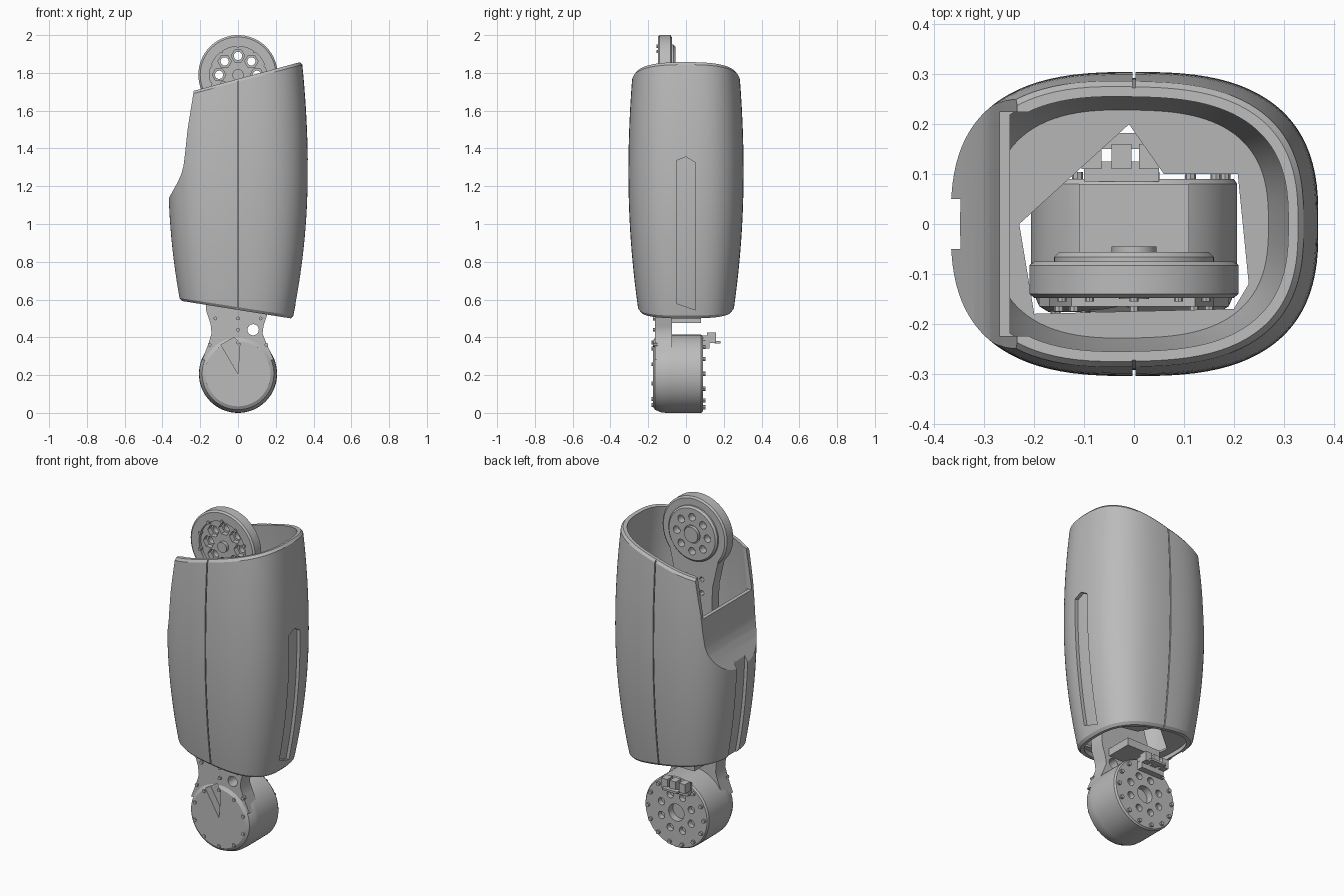
import bpy, bmesh, math
from mathutils import Vector

cube = bpy.data.objects.get("Cube")
if cube:
    bpy.data.objects.remove(cube, do_unlink=True)

grey = bpy.data.materials.new("plain grey")
grey.use_nodes = True
COLOUR = (0.5, 0.5, 0.5, 1)
grey.diffuse_color = COLOUR
grey.node_tree.nodes["Principled BSDF"].inputs["Base Color"].default_value = COLOUR


def loft(name, rings):
    """Closed solid skinned through rings of equal point count."""
    bm = bmesh.new()
    rows = [[bm.verts.new(p) for p in ring] for ring in rings]
    n = len(rows[0])
    for a, b in zip(rows, rows[1:]):
        for i in range(n):
            j = (i + 1) % n
            bm.faces.new((a[i], a[j], b[j], b[i]))
    bm.faces.new(rows[0][::-1])
    bm.faces.new(rows[-1])
    bmesh.ops.recalc_face_normals(bm, faces=bm.faces[:])
    mesh = bpy.data.meshes.new(name)
    bm.to_mesh(mesh)
    bm.free()
    obj = bpy.data.objects.new(name, mesh)
    bpy.context.collection.objects.link(obj)
    mesh.materials.append(grey)
    return obj


def prism(name, pts, axis, lo, hi):
    """Extrude a 2D outline along the given axis."""
    def place(p, h):
        q = list(p)
        q.insert("xyz".index(axis), h)
        return Vector(q)
    return loft(name, [[place(p, h) for p in pts] for h in (lo, hi)])


def box(name, x, y, z):
    return prism(name, [(x[0], y[0]), (x[1], y[0]), (x[1], y[1]), (x[0], y[1])], "z", *z)


def lathe(name, profile, cx, cz, n=64):
    """Round part along y from (radius, y) pairs."""
    turn = [2 * math.pi * i / n for i in range(n)]
    return loft(name, [[(cx + r * math.cos(t), y, cz + r * math.sin(t)) for t in turn]
                       for r, y in profile])


def disc(name, r, y0, y1, cx, cz, n=64):
    return lathe(name, [(r, y0), (r, y1)], cx, cz, n)


def cut(obj, *cutters):
    for c in cutters:
        mod = obj.modifiers.new("cut", "BOOLEAN")
        mod.operation, mod.solver, mod.object = "DIFFERENCE", "EXACT", c
        bpy.context.view_layer.objects.active = obj
        bpy.ops.object.modifier_apply(modifier=mod.name)
        bpy.data.objects.remove(c, do_unlink=True)
    return obj


def around(r, cz, n, start=0.0):
    for i in range(n):
        t = start + 2 * math.pi * i / n
        yield r * math.cos(t), cz + r * math.sin(t)


# Shell form: bulging rounded-rectangle section between two slanted ends
def section_point(t, angle, inset):
    c, s = math.cos(angle), math.sin(angle)
    c = math.copysign(abs(c) ** 0.74, c)
    s = math.copysign(abs(s) ** 0.74, s)
    x = 0.3 * c
    for _ in range(12):
        bottom, top = 0.545 - 0.16 * x, 1.768 + 0.27 * x
        z = bottom + (top - bottom) * t
        d = (z - 1.27) ** 2
        low = z < 1.27
        x = (0.37 - (0.135 if low else 0.09) * d - inset) * c
    return x, (0.305 - (0.10 if low else 0.08) * d - inset) * s, z


def shell_form(name, inset, t0, t1, rim=0.0):
    steps = [t0 + (t1 - t0) * i / 28 for i in range(29)]
    rows = [(t, inset) for t in steps]
    if rim:
        rows[0] = (t0, inset + rim)
        rows[-1] = (t1, inset + rim)
        rows.insert(1, (t0 + 0.012, inset))
        rows.insert(-1, (t1 - 0.012, inset))
    turn = [2 * math.pi * (i + 0.5) / 96 for i in range(96)]
    return loft(name, [[section_point(t, a, k) for a in turn] for t, k in rows])


def scoop(dx):
    pts = [(-0.6, 0.85), (-0.45, 1.02), (-0.37, 1.13), (-0.345, 1.175), (-0.32, 1.22),
           (-0.30, 1.265), (-0.288, 1.31), (-0.279, 1.385), (-0.267, 1.5),
           (-0.235, 1.7), (-0.18, 2.05), (-0.6, 2.05)]
    return prism("scoop_cutter", [(x + dx, z) for x, z in pts], "y", -0.7, 0.7)


shell = cut(shell_form("shell", 0, 0, 1, rim=0.01), scoop(0))
cavity = cut(shell_form("cavity_cutter", 0.03, -0.08, 1.08), scoop(0.022))
cut(shell, cavity)
cut(shell, box("opening_cutter", (-0.6, -0.15), (-0.225, 0.225), (1.47, 2.2)))

# Side slots and centre seams, cut only part way through the wall
slot = [(-0.05, 0.58), (0.05, 0.545), (0.05, 1.325), (0, 1.355), (-0.05, 1.335)]
for lo, hi in ((-0.6, -0.15), (0.15, 0.6)):
    cut(shell, cut(prism("slot_cutter", slot, "x", lo, hi),
                   shell_form("slot_floor", 0.02, -0.1, 1.1)))
    cut(shell, cut(box("seam_cutter", (-0.003, 0.003), (lo, hi), (0.3, 2)),
                   shell_form("seam_floor", 0.012, -0.1, 1.1)))

# Floor inside the lower end, with an opening for the link and joint
floor = shell_form("shell_floor", 0.025, 0.025, 0.035)
hole = [(-0.01, 0.2), (-0.23, 0), (-0.2, -0.18), (0.2, -0.17), (0.23, -0.12),
        (0.208, 0.1), (0.06, 0.1)]
cut(floor, prism("floor_cutter", hole, "z", 0, 1))

# Upper joint: flat wheel with recessed face and a ring of stepped holes
UP = 1.79
wheel = lathe("upper_wheel", [(0.2, -0.148), (0.21, -0.14), (0.21, -0.083), (0.2, -0.075)], 0, UP)
cut(wheel, disc("recess_cutter", 0.15, -0.2, -0.13, 0, UP))
boss = lathe("upper_wheel_boss", [(0.16, -0.085), (0.16, -0.066), (0.15, -0.056)], 0, UP)
cut(boss, disc("centre_cutter", 0.052, -0.066, 0, 0, UP, 32))
for x, z in around(0.1, UP, 8):
    cut(wheel, disc("hole_cutter", 0.036, -0.2, -0.1, x, z, 6),
        disc("hole_cutter", 0.022, -0.2, 0, x, z, 16))
    cut(boss, disc("hole_cutter", 0.022, -0.2, 0, x, z, 16))
disc("upper_hub", 0.03, -0.15, -0.12, 0, UP, 24)
disc("upper_hub_cap", 0.045, -0.07, -0.045, 0, UP, 24)
for x, z in around(0.152, UP, 10, math.radians(18)):
    disc("upper_wheel_screw", 0.009, -0.155, -0.12, x, z, 8)

# Link plate between both joints, flared towards its ends
link = [(-0.17, 1.72), (-0.12, 1.5), (-0.11, 1.2), (-0.11, 0.8), (-0.17, 0.6),
        (-0.168, 0.54), (-0.145, 0.47), (-0.14, 0.42), (-0.155, 0.37), (-0.19, 0.28),
        (0.19, 0.28), (0.15, 0.37), (0.13, 0.42), (0.135, 0.46), (0.158, 0.53),
        (0.16, 0.6), (0.11, 0.8), (0.11, 1.2), (0.12, 1.5), (0.17, 1.72)]
link_plate = prism("link_plate", link, "y", -0.165, -0.075)
cut(link_plate, disc("wheel_clearance", 0.19, -0.3, 0, 0, UP),
    box("thin_cutter", (-0.4, 0.4), (-0.3, -0.14), (0.75, 2)),
    disc("link_hole_cutter", 0.03, -0.3, 0, 0.08, 0.44, 16))
for x in (-0.05, 0.05):
    for z in (1.45, 1.53):
        cut(link_plate, disc("link_hole_cutter", 0.014, -0.3, 0, x, z, 12))
for x, z in ((0, 0.5), (0, 0.44), (-0.12, 0.5), (0.12, 0.5), (-0.15, 0.36), (0.15, 0.36)):
    disc("link_screw", 0.01, -0.175, -0.15, x, z, 8)
box("link_bracket", (-0.11, 0.11), (-0.08, 0.08), (0.475, 0.52))

# Lower joint: drum with chamfered front, wedge recess and drilled back
LOW = 0.207
drum = lathe("lower_drum", [(0.172, -0.176), (0.19, -0.165), (0.205, -0.13),
                            (0.207, -0.1), (0.207, 0.08), (0.2, 0.09)], 0, LOW)
wedge = [(0, LOW), (0.01, 0.37), (-0.02, 0.4), (-0.09, 0.36)]
cut(drum, prism("wedge_cutter", wedge, "y", -0.3, -0.13),
    disc("centre_cutter", 0.05, 0.05, 0.2, 0, LOW, 32))
cut(link_plate, prism("wedge_cutter", wedge, "y", -0.3, -0.13))
for x, z in around(0.105, LOW, 8, math.radians(22.5)):
    cut(drum, disc("hole_cutter", 0.021, 0.06, 0.2, x, z, 16))
for x, z in around(0.182, LOW, 14):
    disc("drum_back_screw", 0.011, 0.08, 0.104, x, z, 8)
for x, z in around(0.165, LOW, 10, math.radians(18)):
    disc("drum_front_screw", 0.01, -0.182, -0.16, x, z, 8)

# Cable connectors behind the lower joint
box("connector_base", (-0.1, 0.05), (0.085, 0.125), (0.34, 0.41))
for x in (-0.085, -0.025, 0.03):
    box("connector_plug", (x - 0.02, x + 0.02), (0.11, 0.16), (0.37, 0.425))
box("connector_tab", (-0.07, 0.03), (0.15, 0.182), (0.368, 0.38))

# Smooth curved walls, keep hard edges
bpy.ops.object.select_all(action="DESELECT")
for obj in bpy.context.scene.objects:
    if obj.type == "MESH":
        obj.select_set(True)
        bpy.context.view_layer.objects.active = obj
bpy.ops.object.shade_smooth_by_angle(angle=math.radians(30))
